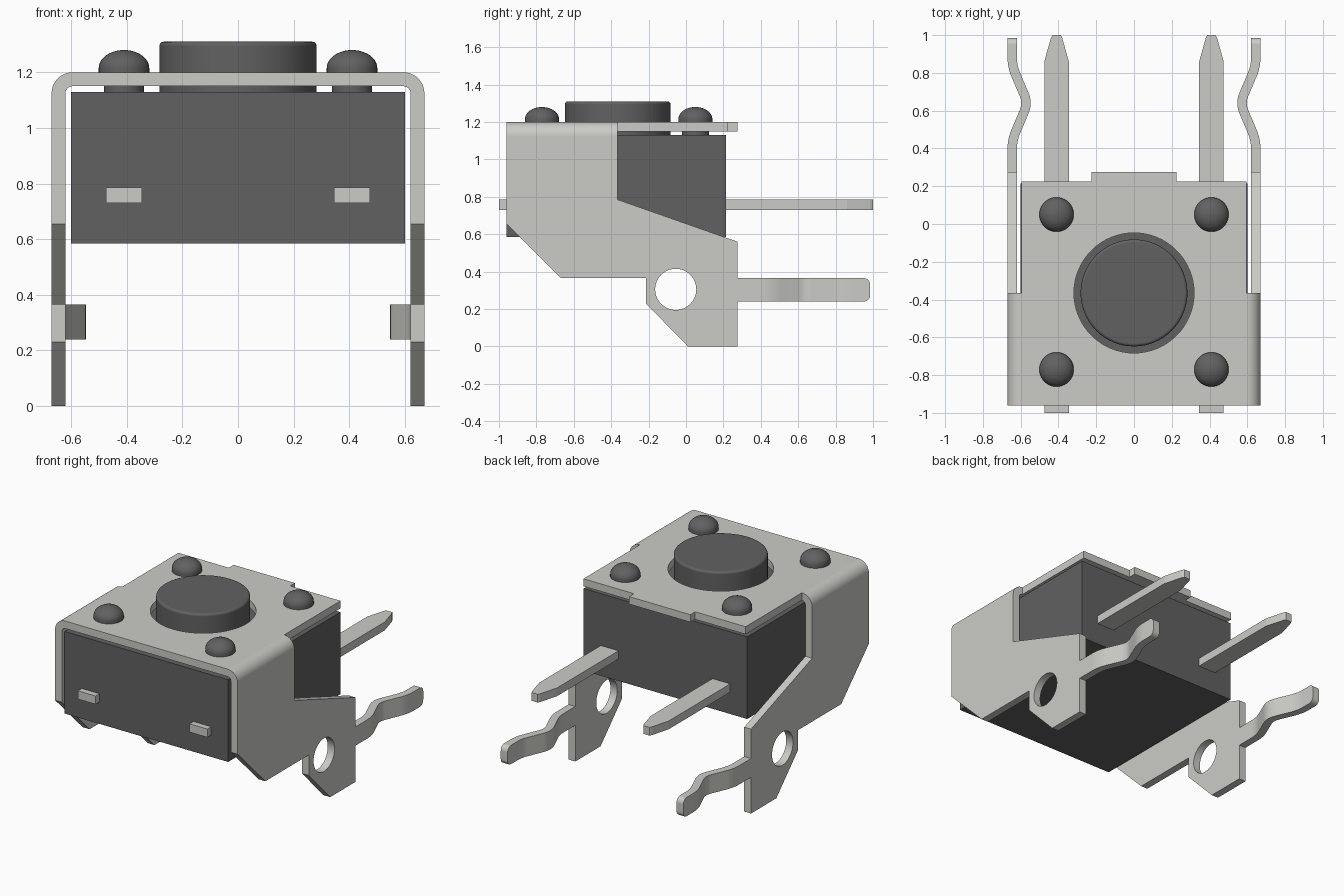
import bpy, bmesh, math
from mathutils import Vector

if "Cube" in bpy.data.objects:
    bpy.data.objects.remove(bpy.data.objects["Cube"])


def material(name, rgb):
    m = bpy.data.materials.new(name)
    m.diffuse_color = (*rgb, 1)
    m.use_nodes = True
    m.node_tree.nodes["Principled BSDF"].inputs["Base Color"].default_value = m.diffuse_color
    return m


METAL = material("light_metal", (0.6, 0.6, 0.57))
PLASTIC = material("dark_plastic", (0.12, 0.12, 0.12))


def finish(name, bm, mat):
    bmesh.ops.recalc_face_normals(bm, faces=bm.faces)
    me = bpy.data.meshes.new(name)
    bm.to_mesh(me)
    bm.free()
    ob = bpy.data.objects.new(name, me)
    bpy.context.collection.objects.link(ob)
    if mat:
        me.materials.append(mat)
    return ob


def activate(ob):
    bpy.ops.object.select_all(action='DESELECT')
    ob.select_set(True)
    bpy.context.view_layer.objects.active = ob


def smooth(ob):
    activate(ob)
    bpy.ops.object.shade_smooth_by_angle(angle=math.radians(30))
    w = ob.modifiers.new("even_normals", 'WEIGHTED_NORMAL')
    w.keep_sharp = True


def prism(name, pts, axis, a, b, mat=None, round_end=0):
    """Extrude a 2D outline along an axis from a to b."""
    put = {'x': lambda p, c: (c, p[0], p[1]),
           'y': lambda p, c: (p[0], c, p[1]),
           'z': lambda p, c: (p[0], p[1], c)}[axis]
    bm = bmesh.new()
    lo, hi = [[bm.verts.new(put(p, c)) for p in pts] for c in (a, b)]
    bm.faces.new(lo)
    bm.faces.new(hi)
    n = len(pts)
    for i in range(n):
        j = (i + 1) % n
        bm.faces.new((lo[i], lo[j], hi[j], hi[i]))
    if round_end:  # round the corners at the far y end
        ymax = max(v.co.y for v in bm.verts)
        es = [e for e in bm.edges
              if all(v.co.y > ymax - 1e-4 for v in e.verts)
              and abs(e.verts[0].co.z - e.verts[1].co.z) < 1e-5]
        bmesh.ops.bevel(bm, geom=es, offset=round_end, segments=6,
                        profile=0.5, affect='EDGES')
    return finish(name, bm, mat)


def lathe(name, profile, x, y, mat, steps=48):
    """Spin an (r, z) profile about a vertical axis at x, y."""
    bm = bmesh.new()
    vs = [bm.verts.new((x + r, y, z)) for r, z in profile]
    es = [bm.edges.new(p) for p in zip(vs, vs[1:])]
    bmesh.ops.spin(bm, geom=vs + es, cent=(x, y, 0), axis=(0, 0, 1),
                   angle=2 * math.pi, steps=steps)
    bmesh.ops.remove_doubles(bm, verts=bm.verts, dist=1e-5)
    ob = finish(name, bm, mat)
    smooth(ob)
    return ob


def arc(cx, cy, rx, ry, a0, a1, n):
    return [(cx + rx * math.cos(math.radians(a0 + (a1 - a0) * i / n)),
             cy + ry * math.sin(math.radians(a0 + (a1 - a0) * i / n)))
            for i in range(n + 1)]


def rect(x0, y0, x1, y1):
    return [(x0, y0), (x1, y0), (x1, y1), (x0, y1)]


def cut(ob, cutter):
    cutter.hide_render = True
    m = ob.modifiers.new("cut", 'BOOLEAN')
    m.operation, m.solver, m.object = 'DIFFERENCE', 'EXACT', cutter
    activate(ob)
    bpy.ops.object.modifier_apply(modifier=m.name)
    bpy.data.objects.remove(cutter)


# Body
prism("switch_body", rect(-0.6, -0.96, 0.6, 0.215), 'z', 0.585, 1.13, PLASTIC)

# Push button with a softened rim
lathe("push_button", [(0, 1.12), (0.283, 1.12)]
      + arc(0.267, 1.294, 0.016, 0.016, 0, 90, 5) + [(0, 1.31)],
      0, -0.365, PLASTIC, 64)

# Four domed rivets
dome = arc(0, 1.215, 0.091, 0.065, 0, 90, 10)[:-1] + [(0, 1.28)]
for px in (-0.41, 0.41):
    for py in (-0.77, 0.05):
        lathe("rivet", [(0, 1.12), (0.072, 1.12), (0.072, 1.199),
                        (0.091, 1.199)] + dome, px, py, PLASTIC, 40)

# Bent metal cover: U section, then cut to shape
right = [(0.62, 0)] + [(0.67, 0)] + arc(0.595, 1.125, 0.075, 0.075, 0, 90, 12)
left = [(-x, z) for x, z in reversed(right)]
inner = (arc(-0.595, 1.125, 0.025, 0.025, 180, 90, 8)
         + arc(0.595, 1.125, 0.025, 0.025, 90, 0, 8))
cover = prism("bent_cover", right + left + inner, 'y', -0.96, 0.275, METAL)
for s in (-1, 1):
    # open rear half of the side wall, then the corner beside the rear tab
    cut(cover, prism("notch", [(-0.365, 0.785), (0.4, 0.516), (0.4, 1.4),
                               (-0.365, 1.4)], 'x', s * 0.595, s * 0.9))
    cut(cover, prism("corner", rect(s * 0.225, 0.225, s * 0.8, 0.4),
                     'z', 1.1, 1.3))
cut(cover, prism("underside", [(-1, 0.695), (-0.67, 0.365), (-0.215, 0.365),
                               (-0.215, 0.23), (0.01, 0), (0.108, -0.1),
                               (-1, -0.1)], 'x', -1, 1))
cut(cover, prism("leg_hole", arc(-0.055, 0.305, 0.11, 0.11, 0, 360, 48)[:-1],
                 'x', -1, 1))
cut(cover, prism("button_hole", arc(0, -0.365, 0.318, 0.318, 0, 360, 64)[:-1],
                 'z', 1.1, 1.3))
smooth(cover)

# Kinked mounting prongs: rounded centre line thickened into a strip
corners = [Vector(p) for p in ((0.645, 0.275), (0.645, 0.445), (0.562, 0.64),
                               (0.645, 0.835), (0.645, 0.985))]
line = [corners[0]]
for a, b, c in zip(corners, corners[1:], corners[2:]):
    p, q = b + (a - b).normalized() * 0.05, b + (c - b).normalized() * 0.05
    line += [p.lerp(b, t / 6).lerp(b.lerp(q, t / 6), t / 6) for t in range(7)]
line.append(corners[-1])
side_a, side_b = [], []
for i, p in enumerate(line):
    d = (line[min(i + 1, len(line) - 1)] - line[max(i - 1, 0)]).normalized()
    n = Vector((d.y, -d.x)) * 0.025
    side_a.append(p + n)
    side_b.append(p - n)
for s in (-1, 1):
    smooth(prism("mounting_prong",
                 [(s * p.x, p.y) for p in side_a + side_b[::-1]],
                 'z', 0.24, 0.365, METAL, round_end=0.035))

# Contact pins running through the body, with tapered tips
for px in (-0.41, 0.41):
    prism("contact_pin", [(px - 0.065, -1), (px + 0.065, -1),
                          (px + 0.065, 0.86), (px + 0.03, 0.985),
                          (px + 0.022, 1), (px - 0.022, 1),
                          (px - 0.03, 0.985), (px - 0.065, 0.86)],
          'z', 0.73, 0.785, METAL)
